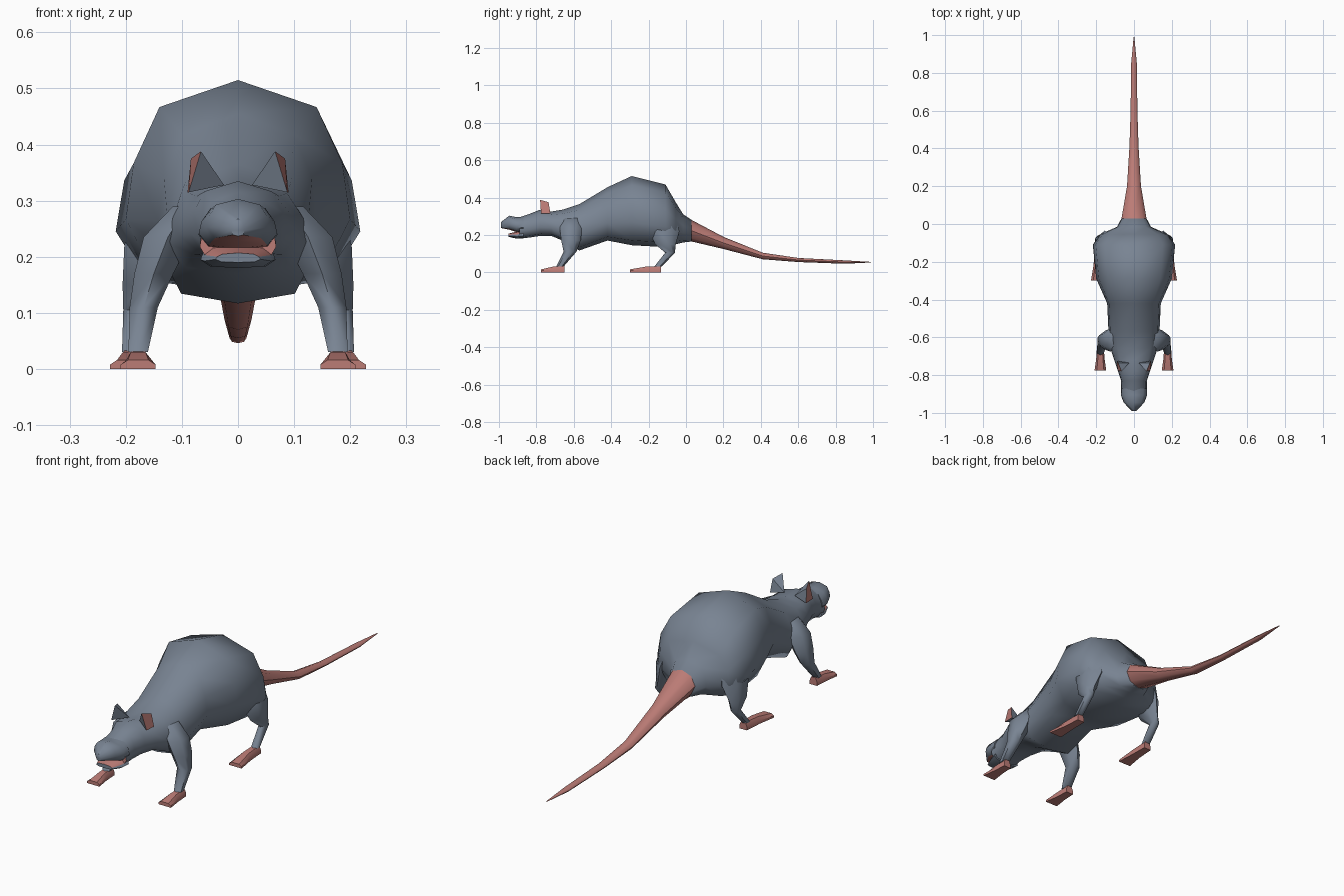
import bpy, bmesh, math
from mathutils import Vector

if "Cube" in bpy.data.objects:
    bpy.data.objects.remove(bpy.data.objects["Cube"])


def material(name, colour):
    m = bpy.data.materials.new(name)
    m.use_nodes = True
    m.diffuse_color = colour
    m.node_tree.nodes["Principled BSDF"].inputs["Base Color"].default_value = colour
    return m


FUR = material("grey_fur", (0.19, 0.23, 0.29, 1))
SKIN = material("pink_skin", (0.50, 0.20, 0.18, 1))

# Half outline of the body: share of half width, share of height
OUTLINE = [(0, 1), (.7, .87), (.93, .6), (1, .33), (.75, .07), (0, 0)]
ROUND = [(math.sin(i * math.pi / 4), .5 + .5 * math.cos(i * math.pi / 4)) for i in range(5)]


def y_ring(y, top, bottom, width, outline):
    half = [(x * width, y, bottom + t * (top - bottom)) for x, t in outline]
    return half + [(-x, yy, z) for x, yy, z in half[-2:0:-1]]


def flat_ring(x, y, z, rx, ry, sides=6):
    return [(x + rx * math.cos(a), y + ry * math.sin(a), z)
            for a in (math.tau * (i + .5) / sides for i in range(sides))]


def build(name, bm, pink=None, mirror=False, angle=50):
    """Finish a mesh: normals, colours by rule, smooth shading, mirroring."""
    bmesh.ops.recalc_face_normals(bm, faces=bm.faces[:])
    bm.normal_update()
    for f in bm.faces:
        f.smooth = True
        f.material_index = int(bool(pink and pink(f)))
    me = bpy.data.meshes.new(name)
    bm.to_mesh(me)
    bm.free()
    me.materials.append(FUR)
    me.materials.append(SKIN)
    me.set_sharp_from_angle(angle=math.radians(angle))
    ob = bpy.data.objects.new(name, me)
    bpy.context.collection.objects.link(ob)
    if mirror:
        mod = ob.modifiers.new("mirror", 'MIRROR')
        mod.use_mirror_merge = False
    return ob


def loft(name, rings, **options):
    bm = bmesh.new()
    loops = [[bm.verts.new(p) for p in r] for r in rings]
    n = len(loops[0])
    for a, b in zip(loops, loops[1:]):
        for i in range(n):
            j = (i + 1) % n
            bm.faces.new((a[i], a[j], b[j], b[i]))
    bm.faces.new(loops[0])
    bm.faces.new(loops[-1])
    return build(name, bm, **options)


# Head, trunk and rump: y, top, bottom, half width
body = [(-.89, .295, .18, .068), (-.83, .315, .187, .068), (-.78, .335, .195, .085),
        (-.72, .325, .195, .105), (-.66, .335, .17, .125), (-.57, .365, .117, .135),
        (-.42, .455, .17, .142), (-.29, .515, .145, .20), (-.11, .47, .135, .218),
        (-.055, .375, .15, .18), (-.015, .31, .16, .09), (.03, .28, .165, .066)]
loft("body", [y_ring(*s, OUTLINE) for s in body],
     pink=lambda f: f.normal.y < -.95 and len(f.verts) > 4, angle=70)

# Tail
tail = [(.03, .28, .165, .066), (.2, .19, .125, .037), (.41, .105, .07, .024),
        (.6, .077, .055, .018), (.85, .064, .046, .015), (.99, .056, .053, .002)]
loft("tail", [y_ring(*s, ROUND) for s in tail], pink=lambda f: True)

# Snout and lower jaw, pink inside the mouth
snout = [(-.87, .298, .21, .07), (-.905, .295, .215, .07),
         (-.945, .303, .228, .055), (-.99, .268, .237, .012)]
loft("snout", [y_ring(*s, OUTLINE) for s in snout], pink=lambda f: f.normal.z < -.7)
jaw = [(-.87, .225, .18, .067), (-.905, .218, .18, .06), (-.95, .207, .19, .04)]
loft("lower_jaw", [y_ring(*s, OUTLINE) for s in jaw], pink=lambda f: f.normal.z > .7)

# Ears: pink outward panel with a grey back running down to the crown
bm = bmesh.new()
front, back, tip_back, tip_front, crown = [bm.verts.new(p) for p in (
    (.088, -.775, .315), (.09, -.725, .315), (.084, -.735, .375),
    (.066, -.78, .388), (.025, -.735, .328))]
for face in ((front, back, tip_back, tip_front), (front, tip_front, crown),
             (tip_front, tip_back, crown), (tip_back, back, crown), (back, front, crown)):
    bm.faces.new(face)
build("ears", bm, pink=lambda f: len(f.verts) == 4, mirror=True, angle=20)

# Legs: x, y, z, radius across, radius along
front_leg = [(.09, -.61, .29, .03, .05), (.125, -.615, .235, .05, .06),
             (.15, -.615, .17, .04, .052), (.168, -.62, .11, .029, .034),
             (.178, -.675, .03, .02, .02)]
hind_leg = [(.13, -.12, .32, .05, .06), (.155, -.115, .22, .055, .08),
            (.178, -.11, .15, .032, .055), (.188, -.085, .105, .019, .026),
            (.192, -.15, .03, .017, .02)]
for name, path in (("front_legs", front_leg), ("hind_legs", hind_leg)):
    loft(name, [flat_ring(*p) for p in path], mirror=True, angle=60)


# Feet: narrow heel, wide toe edge
def foot(name, x, heel, toe, splay):
    rings = []
    for y, half, high, shift in ((heel, .018, .034, 0), ((heel + toe) / 2, .022, .03, .3),
                                 (toe, .031, .016, 1)):
        c = x + shift * splay
        rings.append([(c - half, y, 0), (c + half, y, 0), (c + half, y, high * .5),
                      (c + half * .6, y, high), (c - half * .6, y, high), (c - half, y, high * .5)])
    loft(name, rings, pink=lambda f: True, mirror=True, angle=40)


foot("front_feet", .178, -.65, -.775, 0)
foot("hind_feet", .19, -.135, -.30, .007)
